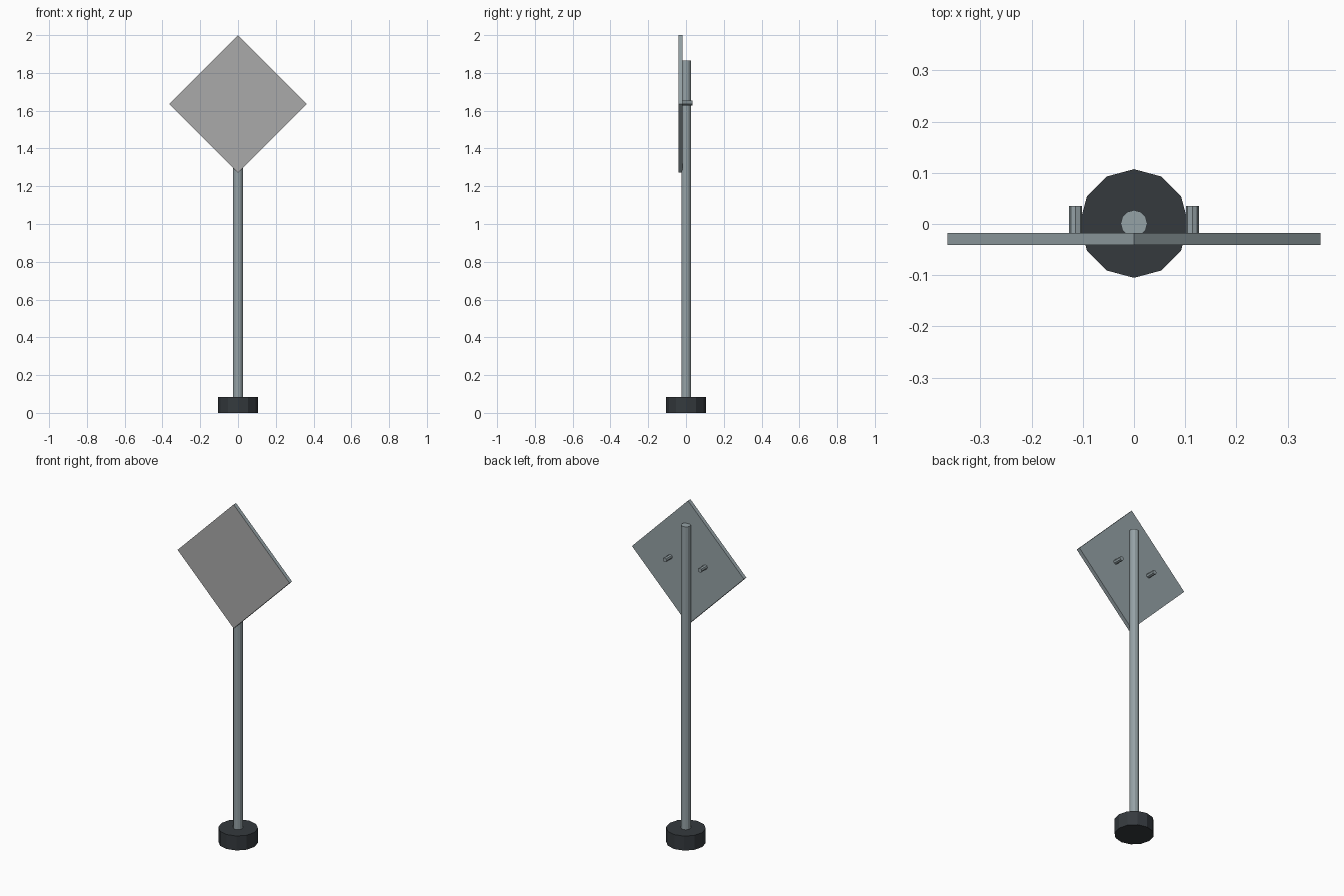
import bpy
from math import pi, sqrt

if "Cube" in bpy.data.objects:
    bpy.data.objects.remove(bpy.data.objects["Cube"])


def material(name, rgb):
    m = bpy.data.materials.new(name)
    m.diffuse_color = (*rgb, 1)
    m.use_nodes = True
    m.node_tree.nodes["Principled BSDF"].inputs["Base Color"].default_value = m.diffuse_color
    return m


metal = material("galvanised_metal", (0.30, 0.36, 0.38))
dark = material("dark_rubber", (0.035, 0.042, 0.048))
face_grey = material("sign_face_grey", (0.40, 0.40, 0.40))


def cylinder(name, sides, radius, depth, loc, mat, rot=(0, 0, 0)):
    bpy.ops.mesh.primitive_cylinder_add(vertices=sides, radius=radius, depth=depth,
                                        location=loc, rotation=rot)
    ob = bpy.context.object
    ob.name = name
    ob.data.materials.append(mat)
    return ob


# Base weight and post
BASE_H, POST_TOP = 0.085, 1.865
cylinder("base", 12, 0.106, BASE_H, (0, 0.001, BASE_H / 2), dark)
cylinder("post", 12, 0.026, POST_TOP - 0.04, (0, 0.001, (POST_TOP + 0.04) / 2), metal)

# Diamond sign plate: a square slab turned 45 degrees, painted on the front
HALF_DIAG, FRONT, BACK = 0.364, -0.041, -0.018
side = HALF_DIAG * sqrt(2)
bpy.ops.mesh.primitive_cube_add(size=1)
plate = bpy.context.object
plate.name = "sign_plate"
plate.scale = (side, BACK - FRONT, side)
plate.rotation_euler = (0, pi / 4, 0)
plate.location = (0, (FRONT + BACK) / 2, 2 - HALF_DIAG)
plate.data.materials.append(metal)
plate.data.materials.append(face_grey)
for p in plate.data.polygons:
    if p.normal.y < -0.5:
        p.material_index = 1

# Pair of bolts on the back of the plate
for label, sx in (("left", -1), ("right", 1)):
    cylinder("bolt_" + label, 8, 0.013, 0.059, (sx * 0.114, 0.0055, 1.641),
             metal, (pi / 2, 0, 0))
